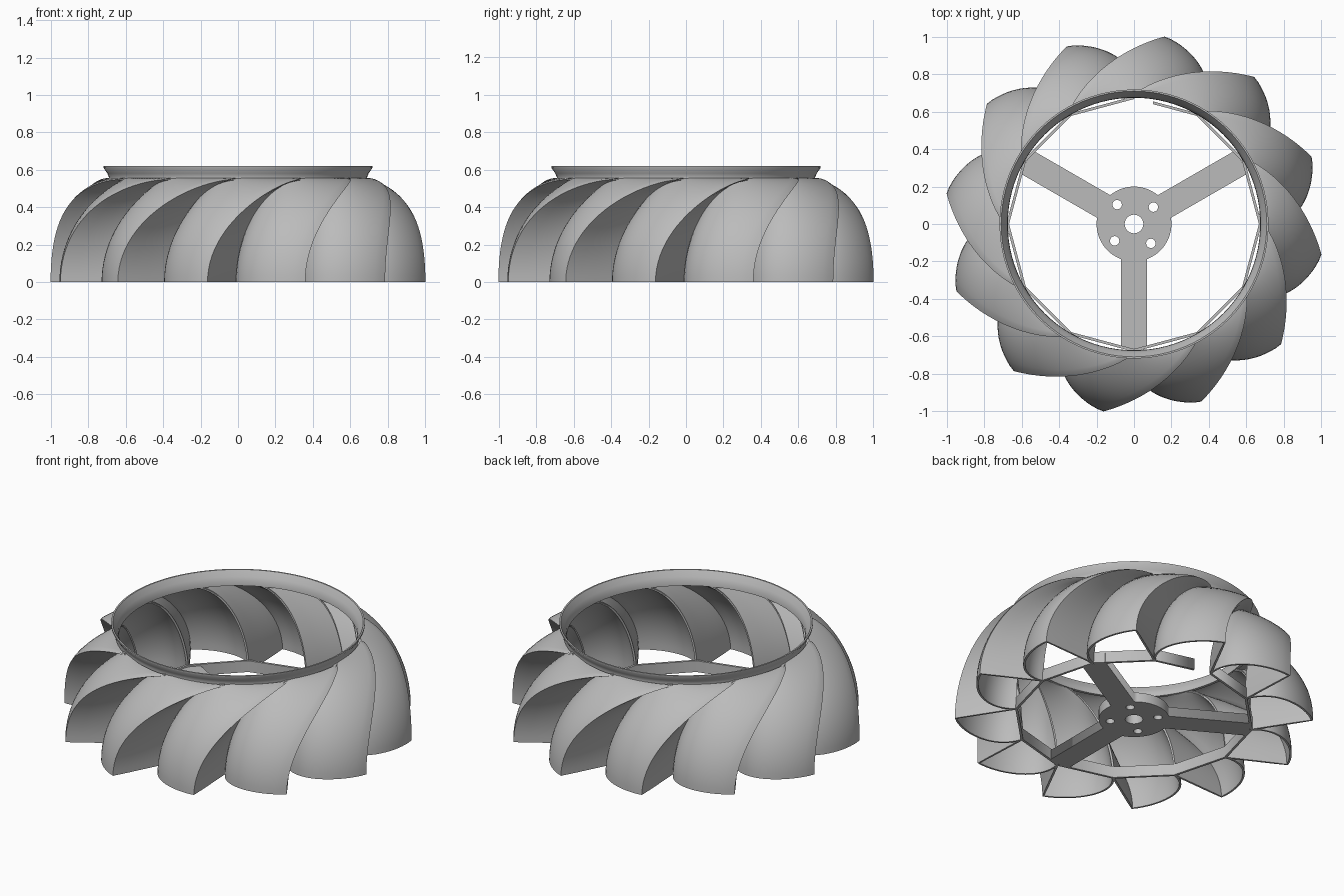
import bpy, bmesh
from math import sin, cos, pi, radians, degrees, asin
from mathutils import Vector

COUNT = 12
HEIGHT = 0.55      # top of the vanes
ROOT = 0.675       # inner radius of the vanes

if "Cube" in bpy.data.objects:
    bpy.data.objects.remove(bpy.data.objects["Cube"])

metal = bpy.data.materials.new("grey_metal")
metal.use_nodes = True
grey = (0.5, 0.5, 0.5, 1)
metal.diffuse_color = grey
metal.node_tree.nodes["Principled BSDF"].inputs["Base Color"].default_value = grey


def polar(r, deg):
    return Vector((r * cos(radians(deg)), r * sin(radians(deg))))


def add_object(name, data):
    ob = bpy.data.objects.new(name, data)
    bpy.context.collection.objects.link(ob)
    bpy.ops.object.select_all(action='DESELECT')
    ob.select_set(True)
    bpy.context.view_layer.objects.active = ob
    return ob


def grid_mesh(name, rows, closed=False):
    """Skin a list of equally long rows of points."""
    bm = bmesh.new()
    grid = [[bm.verts.new(p) for p in row] for row in rows]
    pairs = list(zip(grid, grid[1:])) + ([(grid[-1], grid[0])] if closed else [])
    for a, b in pairs:
        for i in range(len(a) - 1):
            bm.faces.new((a[i], a[i + 1], b[i + 1], b[i]))
    bmesh.ops.recalc_face_normals(bm, faces=bm.faces)
    me = bpy.data.meshes.new(name)
    bm.to_mesh(me)
    bm.free()
    me.materials.append(metal)
    return me


def plate(name, outlines, height):
    """Flat plate standing on the ground; inner outlines become holes."""
    cu = bpy.data.curves.new(name, 'CURVE')
    cu.dimensions = '2D'
    cu.fill_mode = 'BOTH'
    cu.extrude = height / 2
    for pts in outlines:
        sp = cu.splines.new('POLY')
        sp.points.add(len(pts) - 1)
        for p, q in zip(sp.points, pts):
            p.co = (q[0], q[1], 0, 1)
        sp.use_cyclic_u = True
    cu.materials.append(metal)
    ob = add_object(name, cu)
    ob.location.z = height / 2
    bpy.ops.object.convert(target='MESH')
    return bpy.context.object


# Vane: a bulging skin out to a sharp tip, then a straight wall back to the rim
def vane_section(u):
    def ctrl(r, deg, r_top, deg_top):
        return polar(r + (r_top - r) * u, deg + (deg_top - deg) * u)
    a = ctrl(ROOT, 0, 0.685, 30)
    c1 = ctrl(0.86, -2.7, 0.70, 40)
    c2 = ctrl(0.985, 10, 0.70, 50)
    tip = ctrl(1.01, 20.6, 0.69, 60)
    b = ctrl(ROOT, 30, 0.685, 60)
    pts = []
    for i in range(19):
        t = i / 18
        s = 1 - t
        pts.append(a * s**3 + c1 * 3 * s * s * t + c2 * 3 * s * t * t + tip * t**3)
    pts += [tip.lerp(b, i / 4) for i in range(1, 5)]
    return pts


rows = []
for i in range(25):
    t = radians(88) * i / 24
    z = HEIGHT * sin(t)
    rows.append([(p.x, p.y, z) for p in vane_section(1 - cos(t))])
vane = add_object("vane_1", grid_mesh("vane", rows))
solid = vane.modifiers.new("thickness", 'SOLIDIFY')
solid.thickness = 0.012
solid.offset = 0
bpy.ops.object.modifier_apply(modifier=solid.name)
bpy.ops.object.shade_smooth_by_angle(angle=radians(35))
for k in range(1, COUNT):
    copy = bpy.data.objects.new(f"vane_{k + 1}", vane.data)
    copy.rotation_euler.z = 2 * pi * k / COUNT
    bpy.context.collection.objects.link(copy)

# Flared collar on top
profile = [(0.675, 0.535), (0.692, 0.535), (0.69, 0.56), (0.698, 0.58), (0.719, 0.61),
           (0.719, 0.62), (0.71, 0.62), (0.688, 0.585), (0.677, 0.56), (0.675, 0.535)]
rows = []
for k in range(96):
    a = 2 * pi * k / 96
    rows.append([(r * cos(a), r * sin(a), z) for r, z in profile])
add_object("top_collar", grid_mesh("top_collar", rows, closed=True))
bm = bmesh.new()
collar = bpy.context.object.data
bm.from_mesh(collar)
bmesh.ops.remove_doubles(bm, verts=bm.verts, dist=0.0001)
bmesh.ops.recalc_face_normals(bm, faces=bm.faces)
bm.to_mesh(collar)
bm.free()
bpy.ops.object.shade_smooth_by_angle(angle=radians(35))

# Twelve-sided base band with a short gap at the back
outer = [polar(0.683, 90 + 30 * k) for k in range(COUNT)]
outer.append(outer[-1].lerp(outer[0], 0.7))
inner = [p * 0.978 for p in reversed(outer)]
plate("base_band", [outer + inner], 0.07)

# Three-armed hub plate with an axle hole and four bolt holes
ARM, HUB = 0.07, 0.2
corner = degrees(asin(ARM / HUB))
outline = []
for k in range(3):
    deg = 30 + 120 * k
    along, side = polar(0.665, deg), polar(ARM, deg + 90)
    outline += [along - side, along + side]
    sweep = 120 - 2 * corner
    outline += [polar(HUB, deg + corner + sweep * i / 16) for i in range(17)]


def circle(centre, r, n=32):
    return [centre + polar(r, 360 * i / n) for i in range(n)]


holes = [circle(Vector((0, 0)), 0.05)]
holes += [circle(polar(0.137, 41 + 90 * k), 0.025, 20) for k in range(4)]
plate("hub_and_spokes", [outline] + holes, 0.06)
